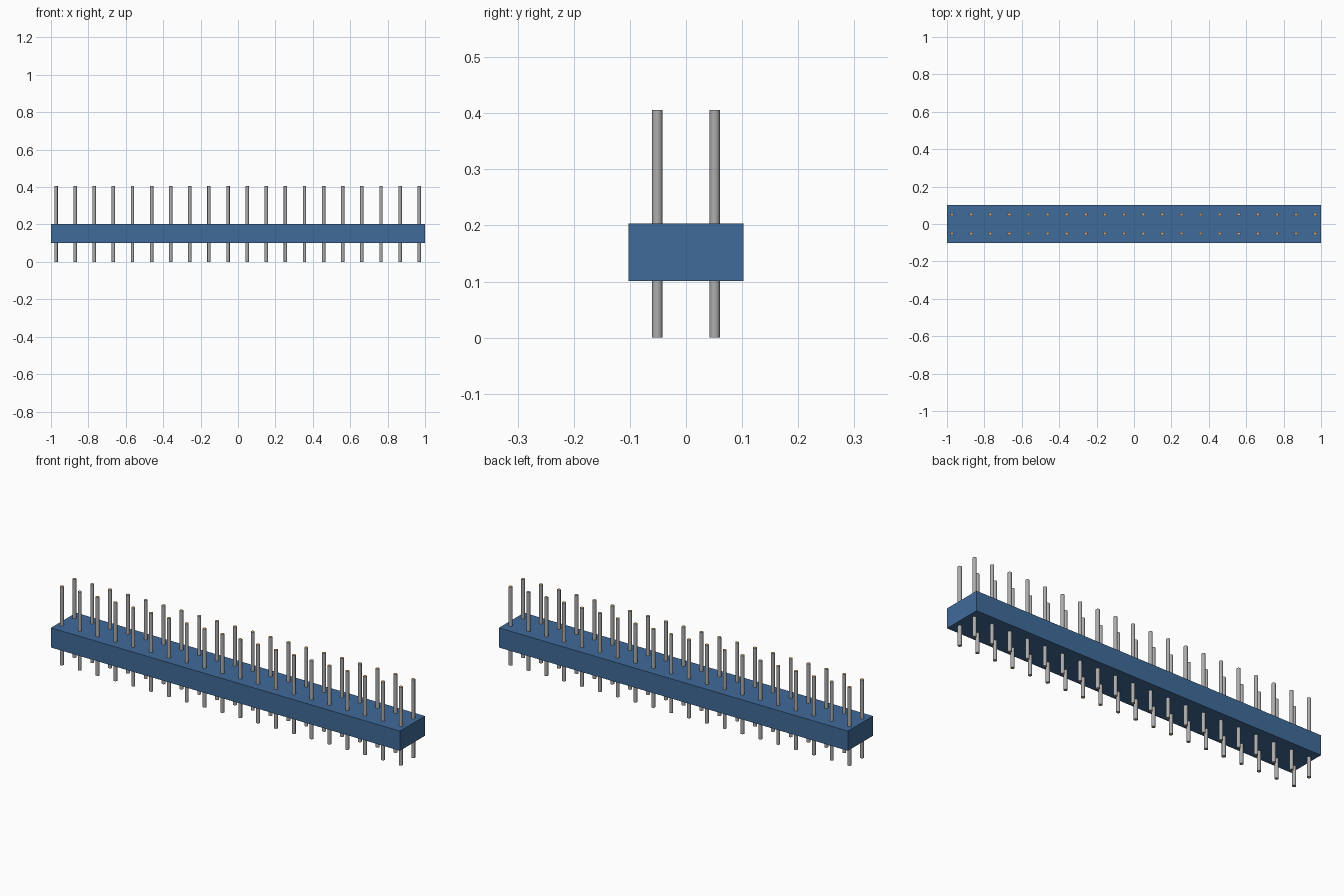
import bpy
import bmesh

cube = bpy.data.objects.get("Cube")
if cube:
    bpy.data.objects.remove(cube, do_unlink=True)


def material(name, rgb, metallic=0.0):
    mat = bpy.data.materials.new(name)
    mat.use_nodes = True
    mat.diffuse_color = (*rgb, 1)
    mat.node_tree.nodes["Principled BSDF"].inputs["Base Color"].default_value = (*rgb, 1)
    return mat


blue = material("blue plastic", (0.051, 0.147, 0.32))
grey = material("grey metal", (0.42, 0.42, 0.42))
tan = material("tan pin ends", (0.60, 0.40, 0.24))

COUNT, PITCH = 20, 0.1022
RADIUS, PIN_TOP = 0.0092, 0.406
BLOCK_SIZE = (2.0, 0.205, 0.102)
BLOCK_Z = 0.152


def add_object(name, mesh, location):
    obj = bpy.data.objects.new(name, mesh)
    obj.location = location
    bpy.context.collection.objects.link(obj)
    return obj


# Plastic block that holds the pins
mesh = bpy.data.meshes.new("header_block")
bm = bmesh.new()
bmesh.ops.create_cube(bm, size=1)
bmesh.ops.scale(bm, vec=BLOCK_SIZE, verts=bm.verts)
bm.to_mesh(mesh)
bm.free()
mesh.materials.append(blue)
add_object("header_block", mesh, (0, 0, BLOCK_Z))

# One round pin, with smooth sides and flat coloured ends
pin = bpy.data.meshes.new("pin")
bm = bmesh.new()
bmesh.ops.create_cone(bm, cap_ends=True, segments=16,
                      radius1=RADIUS, radius2=RADIUS, depth=PIN_TOP)
for face in bm.faces:
    is_end = abs(face.normal.z) > 0.9
    face.smooth = not is_end
    face.material_index = 1 if is_end else 0
for edge in bm.edges:
    edge.smooth = all(f.smooth for f in edge.link_faces)
bm.to_mesh(pin)
bm.free()
pin.materials.append(grey)
pin.materials.append(tan)

# Two rows of pins running through the block
for row, y in (("front", -PITCH / 2), ("back", PITCH / 2)):
    for i in range(COUNT):
        x = (i - (COUNT - 1) / 2) * PITCH - 0.002
        add_object(f"{row}_pin_{i + 1:02d}", pin, (x, y, PIN_TOP / 2))
